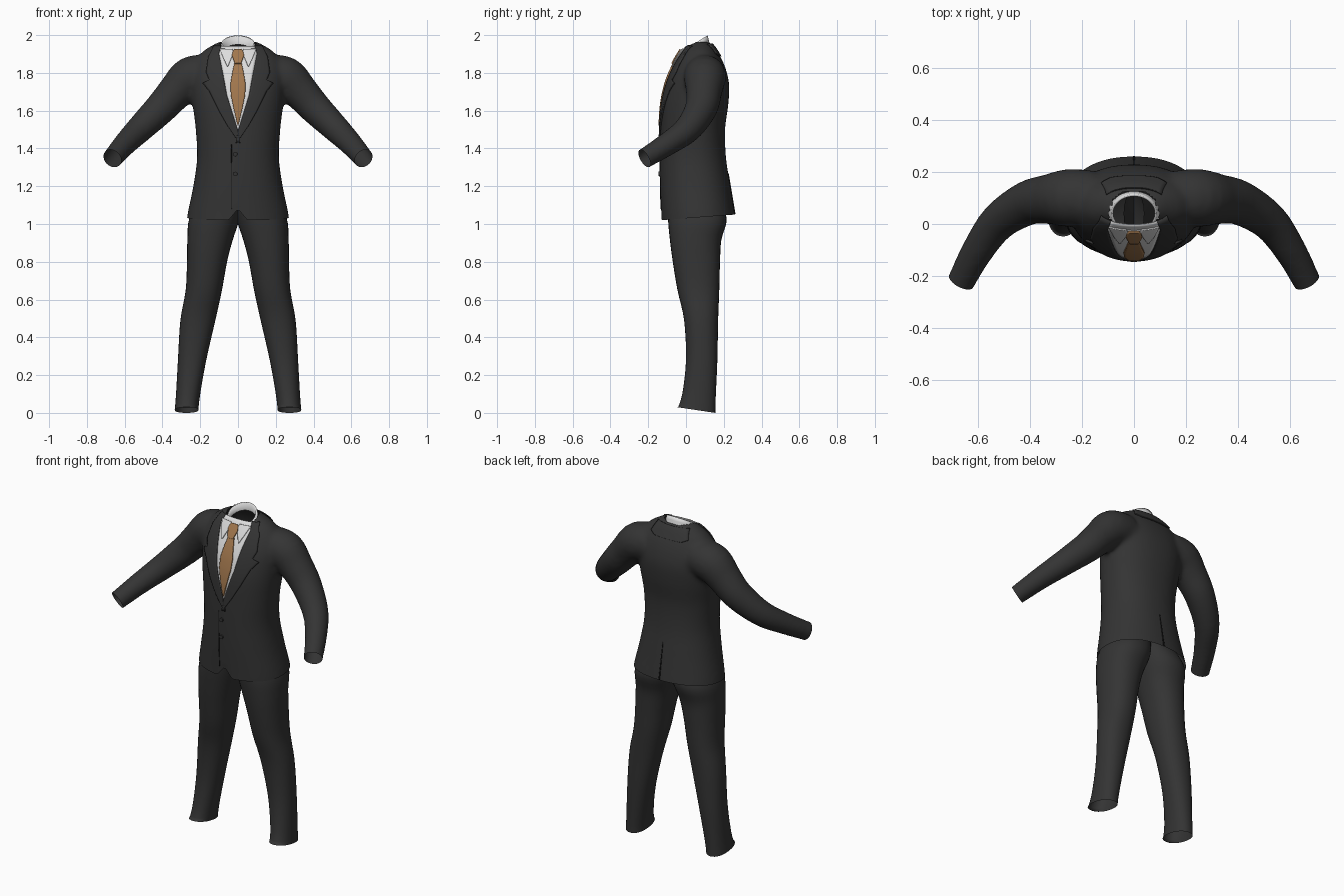
import bpy, bmesh, math
from mathutils import Vector
from mathutils.bvhtree import BVHTree

if "Cube" in bpy.data.objects:
    bpy.data.objects.remove(bpy.data.objects["Cube"])


def material(name, col):
    m = bpy.data.materials.new(name)
    m.diffuse_color = (*col, 1)
    m.use_nodes = True
    m.node_tree.nodes["Principled BSDF"].inputs["Base Color"].default_value = m.diffuse_color
    return m


CHARCOAL = material("charcoal cloth", (0.034, 0.034, 0.034))
BLACK = material("black seam", (0.008, 0.008, 0.008))
WHITE = material("white shirt", (0.72, 0.72, 0.72))
BRONZE = material("bronze silk", (0.36, 0.185, 0.075))


def spline(rows, steps):
    """Catmull-Rom through rows of numbers."""
    out = []
    for i in range(len(rows) - 1):
        p = [rows[max(0, min(len(rows) - 1, i + k))] for k in (-1, 0, 1, 2)]
        for s in range(steps):
            t = s / steps
            out.append([0.5 * (2 * b + (c - a) * t + (2 * a - 5 * b + 4 * c - d) * t * t
                               + (3 * b - a - 3 * c + d) * t ** 3) for a, b, c, d in zip(*p)])
    return out + [list(rows[-1])]


def skin(bm, rings, cap=True):
    vs = [[bm.verts.new(p) for p in r] for r in rings]
    n = len(vs[0])
    for a, b in zip(vs, vs[1:]):
        for i in range(n):
            bm.faces.new((a[i], a[(i + 1) % n], b[(i + 1) % n], b[i]))
    if cap:
        bm.faces.new(vs[0][::-1])
        bm.faces.new(vs[-1])


def oval(z, x0, x1, y0, y1, n=40, p=0.9):
    pts = []
    for i in range(n):
        a = 2 * math.pi * i / n
        c, s = math.cos(a), math.sin(a)
        pts.append(((x0 + x1) / 2 + (x1 - x0) / 2 * math.copysign(abs(c) ** p, c),
                    (y0 + y1) / 2 + (y1 - y0) / 2 * math.copysign(abs(s) ** p, s), z))
    return pts


def finish(bm, name, mat, recalc=True):
    if recalc:
        bmesh.ops.recalc_face_normals(bm, faces=bm.faces)
    me = bpy.data.meshes.new(name)
    bm.to_mesh(me)
    bm.free()
    me.materials.append(mat)
    ob = bpy.data.objects.new(name, me)
    bpy.context.collection.objects.link(ob)
    for f in me.polygons:
        f.use_smooth = True
    return ob


# Jacket: torso and sleeves fused into one smooth skin
TORSO = [(.95, .28, -.13, .275), (1.05, .268, -.132, .26), (1.2, .237, -.137, .235),
         (1.35, .217, -.138, .212), (1.5, .224, -.135, .207), (1.63, .24, -.127, .224),
         (1.73, .25, -.107, .229), (1.8, .25, -.082, .217), (1.86, .23, -.052, .195),
         (1.91, .19, -.022, .167), (1.94, .147, 0, .147), (1.965, .1, .02, .12)]
SLEEVE = [(.15, .10, 1.79, .105), (.25, .10, 1.775, .112), (.33, .095, 1.70, .096),
          (.41, .08, 1.612, .086), (.52, .01, 1.503, .073), (.60, -.10, 1.422, .062),
          (.665, -.22, 1.347, .054), (.70, -.285, 1.31, .052)]
bm = bmesh.new()
skin(bm, [oval(z, -w, w, a, b) for z, w, a, b in spline(TORSO, 4)])
for side in (-1, 1):
    path = spline([(side * x, y, z, r) for x, y, z, r in SLEEVE], 4)
    rings = []
    for i, (x, y, z, r) in enumerate(path):
        d = Vector(path[min(i + 1, len(path) - 1)][:3]) - Vector(path[max(i - 1, 0)][:3])
        u = d.cross(Vector((0, 0, 1))).normalized()
        v = u.cross(d).normalized()
        rings.append([Vector((x, y, z)) + r * (u * math.cos(k * math.pi / 12)
                      + v * math.sin(k * math.pi / 12)) for k in range(24)])
    skin(bm, rings)
jacket = finish(bm, "jacket", CHARCOAL)
mod = jacket.modifiers.new("fuse", 'REMESH')
mod.mode, mod.voxel_size = 'VOXEL', 0.013
mod = jacket.modifiers.new("soften", 'SMOOTH')
mod.factor, mod.iterations = 0.5, 8
bpy.context.view_layer.update()
fused = bpy.data.meshes.new_from_object(jacket.evaluated_get(bpy.context.evaluated_depsgraph_get()))
jacket.modifiers.clear()
bm = bmesh.new()
bm.from_mesh(fused)
surface = BVHTree.FromBMesh(bm)


# Open hem, cuffs and neck
def trim(co, no, keep):
    fs = [f for f in bm.faces if keep(f.calc_center_median())]
    es = {e for f in fs for e in f.edges}
    vs = {v for f in fs for v in f.verts}
    bmesh.ops.bisect_plane(bm, geom=[*vs, *es, *fs], plane_co=co, plane_no=no, clear_outer=True)


trim((0, -.13, 1.02), (0, .03, -.39), lambda c: c.z < 1.2)
for side in (-1, 1):
    trim((side * .665, -.22, 1.347), (side * .07, -.13, -.075), lambda c: c.x * side > .5)
bmesh.ops.delete(bm, geom=[v for v in bm.verts if v.co.z > 1.85 and
                           (v.co.x / .088) ** 2 + ((v.co.y - .045) / .078) ** 2 < 1], context='VERTS')
for v in bm.verts:  # rounded cutaway at the front of the hem
    if v.co.y < 0 and abs(v.co.x) < .05 and v.co.z < 1.1:
        v.co.z += .06 * (1 - abs(v.co.x) / .05) * (1.1 - v.co.z) / .08
bm.to_mesh(jacket.data)
bm.free()
for f in jacket.data.polygons:
    f.use_smooth = True
    f.material_index = 0


# Thin cloth panels that lie on the jacket surface
def profile(pts, z):
    for (z0, x0), (z1, x1) in zip(pts, pts[1:]):
        if z <= z1:
            return x0 + (x1 - x0) * (z - z0) / (z1 - z0)
    return pts[-1][1]


def panel(name, mat, left, right, lift, thick=.006, front=-1, rows=36, cols=8):
    z0, z1 = left[0][0], left[-1][0]
    zs = sorted({round(z0 + (z1 - z0) * i / rows, 4) for i in range(rows + 1)}
                | {p[0] for p in left + right if z0 <= p[0] <= z1})
    bm = bmesh.new()
    grid = []
    for z in zs:
        a, b = profile(left, z), profile(right, z)
        line = []
        for j in range(cols + 1):
            x = a + (b - a) * j / cols
            hit, no, _, _ = surface.ray_cast(Vector((x, front * 2, z)), Vector((0, -front, 0)))
            if hit is None:
                hit, no, _, _ = surface.find_nearest(Vector((x, .04 + front * .05, z)))
            line.append(bm.verts.new(hit + no * lift))
        grid.append(line)
    for a, b in zip(grid, grid[1:]):
        for j in range(cols):
            f = bm.faces.new((a[j], a[j + 1], b[j + 1], b[j]))
            f.normal_update()
            if f.normal.y * front < 0:
                f.normal_flip()
    ob = finish(bm, name, mat, recalc=False)
    m = ob.modifiers.new("thickness", 'SOLIDIFY')
    m.thickness, m.offset = thick, -1
    return ob


def flip(pts):
    return [(z, -x) for z, x in pts]


VEE = [(1.5, .002), (1.68, .058), (1.8, .08), (1.9, .1), (1.94, .088)]
panel("shirt_front", WHITE, flip(VEE), VEE, .004, .003, cols=14)

INNER = [(1.43, -.012), (1.5, .002)] + VEE[1:]
OUTER = [(1.43, -.005), (1.52, .055), (1.6, .1), (1.7, .148), (1.745, .183), (1.762, .15),
         (1.80, .166), (1.88, .155), (1.94, .125)]
panel("lapel_left", CHARCOAL, INNER, OUTER, .009, .008)
panel("lapel_right", CHARCOAL, flip(OUTER), flip(INNER), .009, .008)
NAPE = [(1.885, .09), (1.9, .125), (1.95, .105)]
panel("jacket_collar_back", CHARCOAL, flip(NAPE), NAPE, .007, front=1, cols=14)

BLADE = [(1.52, .002), (1.6, .02), (1.68, .037), (1.74, .039), (1.8, .029), (1.85, .018)]
KNOT = [(1.842, .016), (1.885, .031), (1.905, .026), (1.915, .018)]
panel("tie_blade", BRONZE, flip(BLADE), BLADE, .012, .008)
panel("tie_knot", BRONZE, flip(KNOT), KNOT, .019, .009)

# Shirt collar points
WING_OUT = [(1.83, .056), (1.87, .075), (1.92, .095)]
WING_IN = [(1.83, .052), (1.905, .022), (1.92, .03)]
panel("collar_point_left", WHITE, WING_IN, WING_OUT, .013, .006)
panel("collar_point_right", WHITE, flip(WING_OUT), flip(WING_IN), .013, .006)

# Seams: front closure and back vent
panel("front_closure", BLACK, [(1.08, -.034), (1.42, -.036)], [(1.08, -.031), (1.42, -.033)], .003, .003, cols=1)
panel("back_vent", BLACK, [(1.052, -.004), (1.27, -.001)], [(1.052, .004), (1.27, .001)], .003, .003, front=1, cols=1)

# Shirt collar band, tilted up towards the nape
bm = bmesh.new()
bands = []
for grow, drop in ((.012, .055), (.006, .025), (0, 0), (-.008, 0), (-.006, .045)):
    ring = oval(0, -.088 - grow, .088 + grow, -.032 - grow, .114 + grow, p=1)
    bands.append([(x, y, 1.908 + (y + .032) * .62 - drop) for x, y, _ in ring])
skin(bm, bands, cap=False)
finish(bm, "shirt_collar", WHITE)

# Jacket buttons
for i, z in enumerate((1.37, 1.265)):
    hit, no, _, _ = surface.ray_cast(Vector((-.015, -2, z)), Vector((0, 1, 0)))
    bpy.ops.mesh.primitive_cylinder_add(vertices=16, radius=.012, depth=.01, location=hit + no * .003,
                                        rotation=no.to_track_quat('Z', 'Y').to_euler())
    bpy.context.object.name = f"button_{i + 1}"
    bpy.context.object.data.materials.append(CHARCOAL)

# Trouser legs
LEG = [(1.15, -.04, .2, -.09, .17), (1.03, -.01, .258, -.095, .215), (.915, .028, .268, -.085, .187),
       (.8, .058, .27, -.07, .18), (.65, .085, .277, -.045, .176), (.49, .12, .305, -.01, .17),
       (.28, .168, .318, 0, .166), (.1, .2, .328, -.02, .158), (.015, .21, .335, -.048, .155)]
for side, name in ((1, "trouser_leg_left"), (-1, "trouser_leg_right")):
    rings = [oval(*row, n=32) for row in spline(LEG, 4)]
    rings[-1] = [(x, y, .03 * (.155 - y) / .2) for x, y, _ in rings[-1]]
    bm = bmesh.new()
    skin(bm, [[(side * x, y, z) for x, y, z in r] for r in rings], cap=False)
    finish(bm, name, CHARCOAL)
